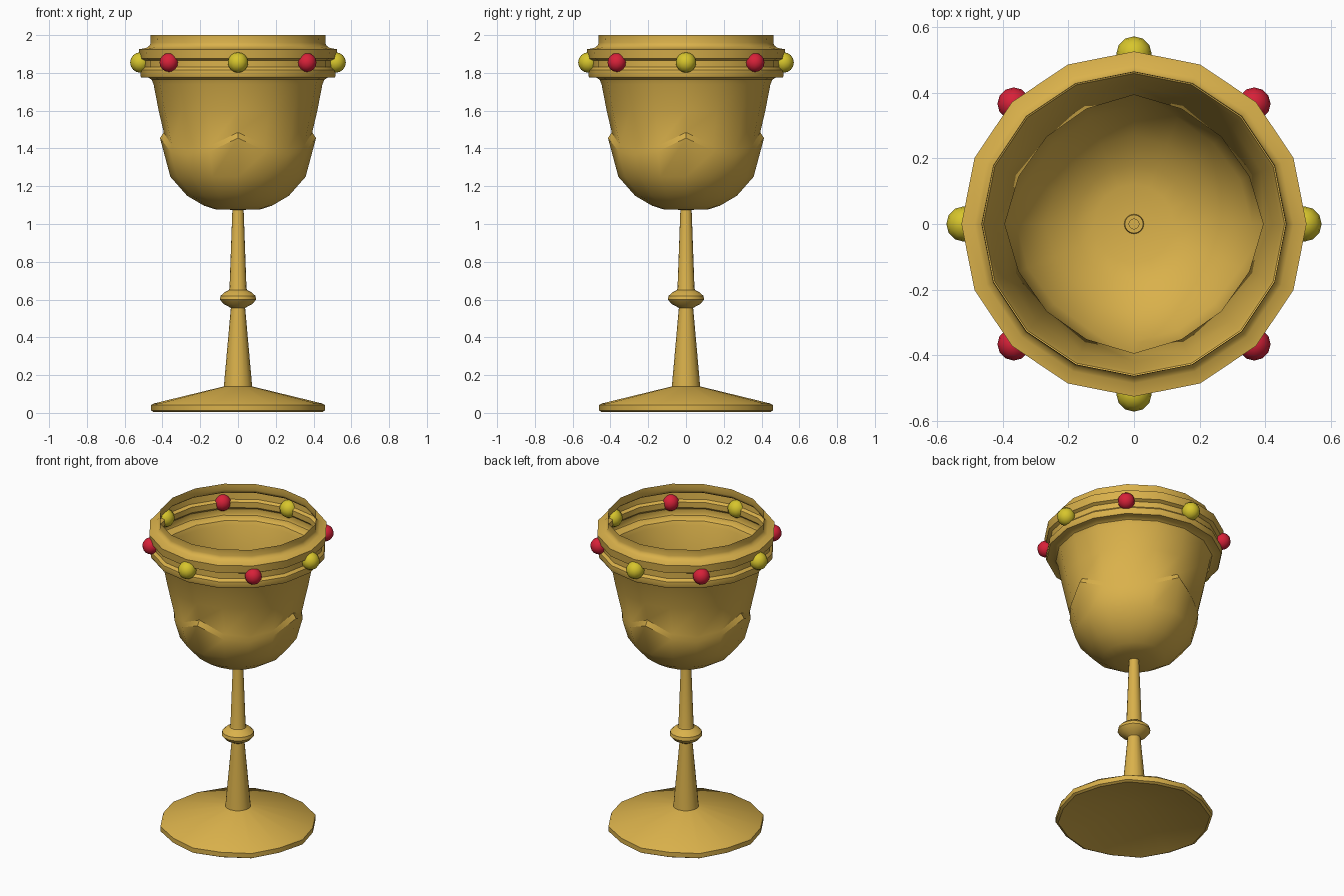
import bpy, bmesh, math

if "Cube" in bpy.data.objects:
    bpy.data.objects.remove(bpy.data.objects["Cube"])

SIDES = 16


def material(name, rgb):
    m = bpy.data.materials.new(name)
    m.diffuse_color = (*rgb, 1)
    m.use_nodes = True
    m.node_tree.nodes["Principled BSDF"].inputs["Base Color"].default_value = m.diffuse_color
    return m


gold = material("gold", (0.70, 0.44, 0.07))
yellow = material("yellow_gem", (0.68, 0.56, 0.025))
red = material("red_gem", (0.68, 0.015, 0.04))


def finish(ob, mat, angle=35):
    ob.data.materials.append(mat)
    bpy.ops.object.select_all(action='DESELECT')
    ob.select_set(True)
    bpy.context.view_layer.objects.active = ob
    bpy.ops.object.shade_smooth_by_angle(angle=math.radians(angle))


def lathe(name, profile, shape=None):
    """Revolve (radius, z) points, listed bottom to top on the outside."""
    bm = bmesh.new()
    rings = []
    for i, (r, z) in enumerate(profile):
        if r == 0:
            rings.append([bm.verts.new((0, 0, z))] * SIDES)
            continue
        ring = []
        for j in range(SIDES):
            dr, dz = shape(i, j) if shape else (0, 0)
            a = 2 * math.pi * j / SIDES
            ring.append(bm.verts.new(((r + dr) * math.cos(a), (r + dr) * math.sin(a), z + dz)))
        rings.append(ring)
    for low, up in zip(rings, rings[1:]):
        for j in range(SIDES):
            k = (j + 1) % SIDES
            quad = [low[j], low[k], up[k], up[j]]
            bm.faces.new(list(dict.fromkeys(quad)))
    me = bpy.data.meshes.new(name)
    bm.to_mesh(me)
    bm.free()
    ob = bpy.data.objects.new(name, me)
    bpy.context.collection.objects.link(ob)
    finish(ob, gold)
    return ob


# Foot: shallow cone with a hollow underside and a slightly scalloped edge
def scallop(i, j):
    return (-0.012 if i in (1, 2, 3) and j % 2 else 0, 0)


lathe("foot", [(0, 0.11), (0.445, 0.004), (0.46, 0.012), (0.46, 0.042),
               (0.445, 0.05), (0.075, 0.14)], scallop)

# Stem with a rounded knob
lathe("stem", [(0.075, 0.14), (0.038, 0.555), (0.045, 0.56), (0.075, 0.575),
               (0.096, 0.60), (0.092, 0.62), (0.07, 0.64), (0.048, 0.65),
               (0.045, 0.66), (0.03, 1.07), (0.028, 1.085), (0.015, 1.085)])


# Cup: thin shell with four raised petals on the cardinal sides
def petals(i, j):
    k = j % 4
    if i in (5, 6):
        drop = 0 if k == 0 else -0.07 if k in (1, 3) else -0.09
        out = (0.018 if k == 0 else 0.006 if k in (1, 3) else 0) if i == 5 else 0
        return (out + drop * 0.2, drop)
    if i in (3, 4):
        return (0 if k == 0 else -0.008 if k in (1, 3) else -0.014, 0)
    return (0, 0)


lathe("cup", [(0.03, 1.075), (0.12, 1.078), (0.18, 1.097), (0.27, 1.15),
              (0.358, 1.25), (0.395, 1.455), (0.393, 1.485), (0.42, 1.60),
              (0.447, 1.74), (0.458, 1.765), (0.475, 1.775), (0.512, 1.775),
              (0.517, 1.785), (0.515, 1.815), (0.50, 1.83), (0.50, 1.865),
              (0.52, 1.875), (0.525, 1.925), (0.485, 1.932), (0.468, 1.945),
              (0.462, 1.96), (0.464, 2.0)], petals)

# Eight gems around the band, alternating yellow and red
for n in range(8):
    a = n * math.pi / 4
    bpy.ops.mesh.primitive_uv_sphere_add(
        segments=12, ring_count=8, radius=0.054 if n % 2 == 0 else 0.05,
        location=(0.517 * math.cos(a), 0.517 * math.sin(a), 1.855))
    gem = bpy.context.object
    gem.name = f"gem_{n + 1}"
    finish(gem, red if n % 2 else yellow, 60)
